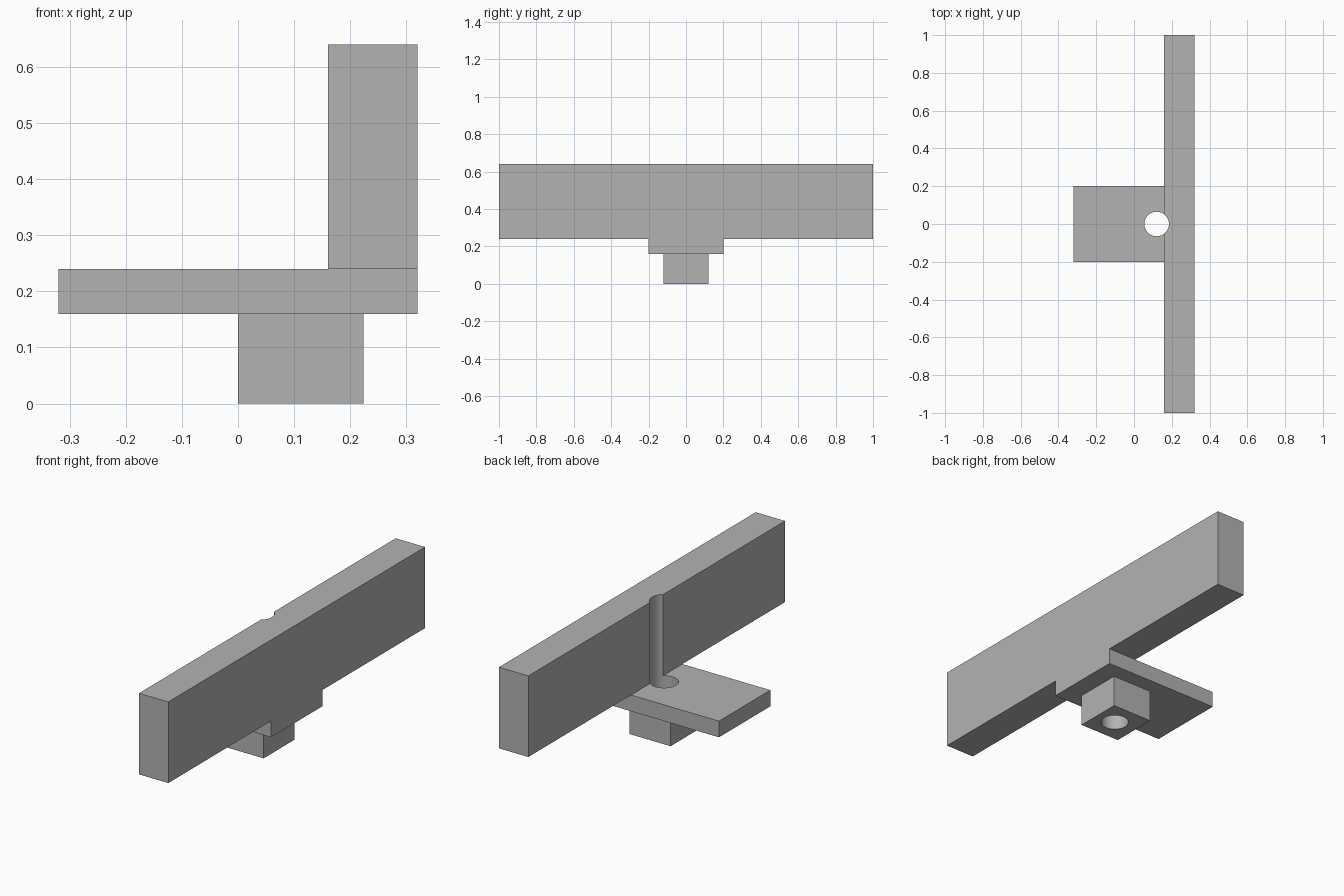
import bpy
import bmesh
import math
from mathutils import Matrix, Vector

default = bpy.data.objects.get("Cube")
if default:
    bpy.data.objects.remove(default, do_unlink=True)

grey = bpy.data.materials.new("plain grey")
grey.use_nodes = True
COLOUR = (0.45, 0.45, 0.45, 1)
grey.diffuse_color = COLOUR
grey.node_tree.nodes["Principled BSDF"].inputs["Base Color"].default_value = COLOUR


def add_object(name, bm):
    mesh = bpy.data.meshes.new(name)
    bm.to_mesh(mesh)
    bm.free()
    mesh.materials.append(grey)
    obj = bpy.data.objects.new(name, mesh)
    bpy.context.collection.objects.link(obj)
    return obj


def box(name, low, high):
    low, high = Vector(low), Vector(high)
    bm = bmesh.new()
    bmesh.ops.create_cube(bm, size=1, matrix=Matrix.Translation((low + high) / 2)
                          @ Matrix.Diagonal((*(high - low), 1)))
    return add_object(name, bm)


def combine(target, other, operation):
    bpy.context.view_layer.objects.active = target
    mod = target.modifiers.new(operation.lower(), 'BOOLEAN')
    mod.operation = operation
    mod.solver = 'EXACT'
    mod.object = other
    bpy.ops.object.modifier_apply(modifier=mod.name)
    bpy.data.objects.remove(other, do_unlink=True)


# Long upright wall, mounting plate under it and socket block below
bracket = box("wall_bracket", (0.16, -1, 0.24), (0.32, 1, 0.64))
plate = box("mounting_plate", (-0.32, -0.2, 0.16), (0.32, 0.2, 0.24))
block = box("socket_block", (0, -0.12, 0), (0.224, 0.12, 0.16))
combine(bracket, plate, 'UNION')
combine(bracket, block, 'UNION')

# Vertical bore through block and plate, grooving the wall
bm = bmesh.new()
bmesh.ops.create_cone(bm, cap_ends=True, segments=64, radius1=0.065, radius2=0.065,
                      depth=2, matrix=Matrix.Translation((0.12, 0, 0.3)))
bore = add_object("bore_cutter", bm)
bore.hide_render = True
combine(bracket, bore, 'DIFFERENCE')

# Merge coplanar faces and smooth only the bore
bm = bmesh.new()
bm.from_mesh(bracket.data)
bmesh.ops.remove_doubles(bm, verts=bm.verts, dist=0.0001)
bmesh.ops.dissolve_limit(bm, angle_limit=math.radians(1), verts=bm.verts, edges=bm.edges)
bm.to_mesh(bracket.data)
bm.free()
bpy.ops.object.select_all(action='DESELECT')
bracket.select_set(True)
bpy.context.view_layer.objects.active = bracket
bpy.ops.object.shade_smooth_by_angle(angle=math.radians(30))
